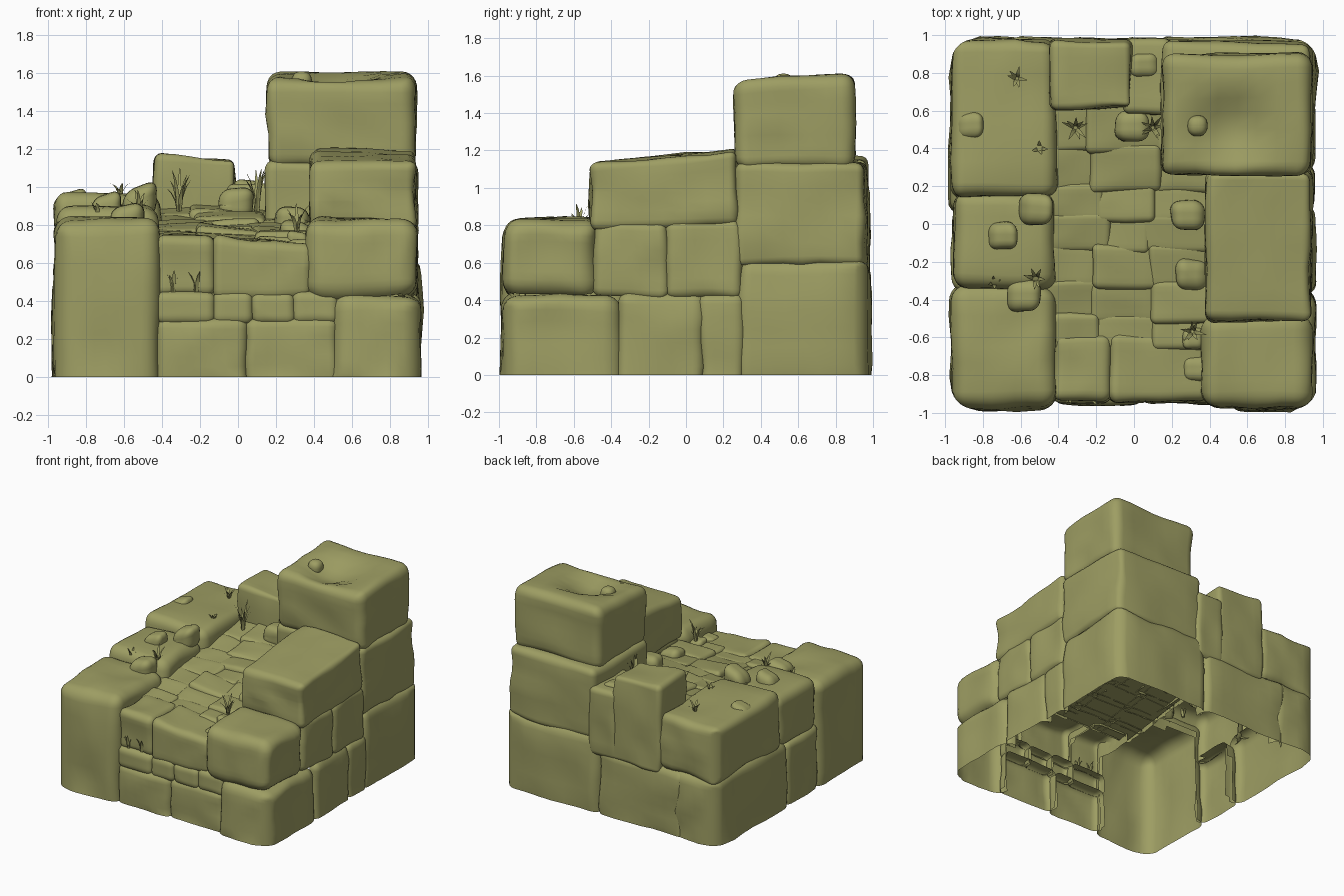
import bpy, bmesh, math, random
from mathutils import Vector, noise

if "Cube" in bpy.data.objects:
    bpy.data.objects.remove(bpy.data.objects["Cube"])

random.seed(4)
stone = bpy.data.materials.new("olive_stone")
stone.diffuse_color = (0.34, 0.34, 0.125, 1)
stone.use_nodes = True
stone.node_tree.nodes["Principled BSDF"].inputs["Base Color"].default_value = stone.diffuse_color


def floor_z(y):
    return 0.81 + 0.13 * y


def finish(name, bm):
    me = bpy.data.meshes.new(name)
    bm.to_mesh(me)
    bm.free()
    for p in me.polygons:
        p.use_smooth = True
    me.materials.append(stone)
    ob = bpy.data.objects.new(name, me)
    bpy.context.collection.objects.link(ob)
    return ob


def block(name, x, y, z, r=0.07, slope=0.0, amp=0.03, lap=0.014, dent=None, tilt=0.0):
    """Rounded, slightly weathered stone; parts inside the hollow base are removed."""
    base = -r - 0.03 if z[0] == 0 else z[0]
    lo, hi = Vector((x[0], y[0], base)), Vector((x[1], y[1], z[1]))
    c, h = (lo + hi) / 2, (hi - lo) / 2
    h += Vector((lap, lap, 0.008)) * 0.5
    r = min(r, 0.95 * min(h))
    bm = bmesh.new()
    bmesh.ops.create_cube(bm, size=2)
    bmesh.ops.subdivide_edges(bm, edges=bm.edges[:], cuts=11, use_grid_fill=True)
    off = Vector((random.random(), random.random(), random.random())) * 20
    size = min(1.0, min(h) / 0.2)
    for v in bm.verts:
        p, core = Vector(), Vector()
        for a in range(3):
            i = v.co[a] * 6
            k = h[a] - r
            s = abs(i)
            d = s / 3 * k if s <= 3 else k + r * (s - 3) / 3
            p[a] = math.copysign(d, i)
            core[a] = max(-k, min(k, p[a]))
        d = p - core
        if d.length > 1e-6:
            p = core + d.normalized() * r
        # uneven surface with soft creases
        n = noise.noise_vector((p + c) * 2.6 + off)
        crease = abs(noise.noise((p + c) * 3.1 - off))
        w = p + c + n * amp * 0.6 * size
        w -= d.normalized() * crease * amp * size * 1.1 if d.length else Vector()
        if p.z > 0:
            w.z += slope * p.y + tilt * p.x
        if dent and p.z > h.z * 0.8:
            q = math.hypot(w.x - dent[0], w.y - dent[1])
            w.z -= max(0, 0.09 * (1 - q / 0.24))
        # soften the outer corners of the whole footprint
        ex, ey = abs(w.x) - 0.84, abs(w.y) - 0.85
        if ex > 0 and ey > 0 and math.hypot(ex, ey) > 0.13:
            f = 0.13 / math.hypot(ex, ey)
            w.x = math.copysign(0.84 + ex * f, w.x)
            w.y = math.copysign(0.85 + ey * f, w.y)
        w.z = max(0, w.z)
        v.co = w
    bm.normal_update()
    dead = []
    for f in bm.faces:
        m = f.calc_center_median()
        inside = abs(m.x) < 0.87 and -0.87 < m.y < 0.89 and m.z < floor_z(m.y) - 0.06
        if inside or f.normal.z < -0.85 or m.z < 1e-4:
            dead.append(f)
    bmesh.ops.delete(bm, geom=dead, context='FACES')
    return finish(name, bm)


# left side
block("front_left_corner", (-0.97, -0.41), (-0.98, -0.32), (0, 0.84), 0.1)
block("left_mid_lower", (-0.96, -0.5), (-0.35, 0.07), (0, 0.51))
block("left_mid_upper", (-0.95, -0.42), (-0.34, 0.17), (0.47, 0.9), 0.08)
block("left_back_lower", (-0.975, -0.55), (0.05, 0.985), (0, 0.54), 0.09)
block("left_back_upper", (-0.965, -0.41), (0.14, 0.98), (0.49, 0.965), 0.08)

# back wall
block("back_lower_middle", (-0.66, 0.12), (0.6, 0.98), (0, 0.52))
block("back_lower_right", (0.1, 0.965), (0.27, 0.985), (0, 0.62), 0.09)
block("back_centre_top", (-0.45, -0.01), (0.61, 0.98), (0.46, 1.165), 0.045, tilt=-0.03)
block("back_gap_stone", (-0.06, 0.2), (0.58, 0.98), (0.46, 1.02), 0.05)

# tower
block("tower_base", (0.15, 0.945), (0.265, 0.965), (0.57, 1.14), 0.06)
block("tower_top", (0.155, 0.935), (0.265, 0.895), (1.1, 1.59), 0.08, 0.06, dent=(0.5, 0.5))
block("tower_pebble", (0.29, 0.39), (0.47, 0.57), (1.5, 1.61), 0.05)

# right side
block("right_mid_slope", (0.385, 0.935), (-0.51, 0.28), (0.78, 1.17), 0.055, 0.1, 0.03)
block("right_front_upper", (0.36, 0.94), (-0.98, -0.47), (0.41, 0.84), 0.1)
block("right_front_lower", (0.49, 0.97), (-0.985, -0.35), (0, 0.44), 0.1)
block("right_lower_mid", (0.5, 0.955), (-0.37, 0.1), (0, 0.44))
block("right_lower_back", (0.5, 0.95), (0.07, 0.31), (0, 0.44), 0.06)
block("right_upper_a", (0.4, 0.935), (-0.5, -0.09), (0.4, 0.83), 0.06)
block("right_upper_b", (0.4, 0.94), (-0.11, 0.3), (0.4, 0.83), 0.06)

# front wall, in courses
for i, (a, b) in enumerate([(-0.43, 0.05), (0.04, 0.53)]):
    block(f"front_base_{i}", (a, b), (-0.95, -0.6), (0, 0.32), 0.06)
for i, (a, b) in enumerate([(-0.43, -0.12), (-0.13, 0.08), (0.07, 0.3), (0.29, 0.53)]):
    block(f"front_ledge_{i}", (a, b), (-0.945, -0.6), (0.28, 0.45), 0.05)
block("front_upper_left", (-0.43, -0.12), (-0.935, -0.58), (0.42, 0.755), 0.06)
block("front_upper_right", (-0.13, 0.4), (-0.935, -0.58), (0.41, 0.725), 0.06, tilt=-0.08)

# sloping paved path
rows = [-0.64, -0.5, -0.32, -0.13, 0.03, 0.19, 0.4, 0.63]
for j in range(len(rows) - 1):
    s = random.uniform(-0.04, 0.04)
    cols = [-0.47, -0.19 + s, 0.1 - s, 0.43]
    for i in range(3):
        top = floor_z((rows[j] + rows[j + 1]) / 2) + random.uniform(-0.015, 0.015)
        block(f"path_stone_{j}_{i}", (cols[i], cols[i + 1]), (rows[j], rows[j + 1]),
              (top - 0.13, top), 0.04, random.uniform(0.0, 0.18), 0.05, 0.06,
              tilt=random.uniform(-0.09, 0.09))
# mortar under the path, kept inside the side walls
bm = bmesh.new()
bm.faces.new([bm.verts.new((x, y, floor_z(y) - 0.055))
              for x, y in [(-0.47, -0.66), (0.44, -0.66), (0.44, 0.65), (-0.47, 0.65)]])
finish("path_bed", bm)

# loose rocks, half sunk: centre, half size, boxier than a ball
for i, (x, y, z, s) in enumerate([
        (-0.52, 0.07, 0.93, 0.09), (-0.58, -0.38, 0.83, 0.085), (-0.01, 0.52, 0.91, 0.085),
        (0.27, 0.04, 0.82, 0.09), (0.31, -0.61, 0.71, 0.07), (0.33, -0.77, 0.68, 0.07),
        (-0.86, 0.52, 0.92, 0.07), (0.06, 0.84, 0.97, 0.08), (0.3, -0.27, 0.74, 0.09),
        (-0.7, -0.08, 0.88, 0.09)]):
    block(f"rock_{i}", (x - s * 1.1, x + s * 1.1), (y - s, y + s), (z - s, z + s * 0.9),
          s * 0.75, amp=0.08, lap=0, tilt=random.uniform(-0.3, 0.3))


def tuft(name, x, y, z, height, spread, count):
    """Grass blades: bent tapering strips fanning from one root."""
    bm = bmesh.new()
    for k in range(count):
        a = k * 2 * math.pi / count + random.uniform(-0.4, 0.4)
        out = Vector((math.cos(a), math.sin(a), 0))
        side = Vector((-out.y, out.x, 0))
        hh, sp = height * random.uniform(0.55, 1), spread * random.uniform(0.6, 1)
        prev = None
        for t, w in ((0, 0.009), (0.4, 0.011), (0.75, 0.007), (1, 0.001)):
            m = Vector((x, y, z)) + out * (0.008 + sp * t * t) + Vector((0, 0, hh * t * (1.3 - 0.3 * t)))
            pair = [bm.verts.new(m - side * w), bm.verts.new(m + side * w)]
            if prev:
                bm.faces.new([prev[0], prev[1], pair[1], pair[0]])
            prev = pair
    finish(name, bm)


for i, t in enumerate([
        (-0.62, 0.77, 0.95, 0.08, 0.06, 6), (-0.31, 0.51, 0.86, 0.25, 0.07, 8),
        (0.1, 0.51, 0.86, 0.25, 0.07, 8), (-0.52, -0.29, 0.86, 0.13, 0.06, 6),
        (0.31, -0.57, 0.76, 0.16, 0.07, 7), (-0.74, -0.31, 0.83, 0.1, 0.03, 4),
        (-0.34, -0.92, 0.45, 0.12, 0.035, 6), (-0.22, -0.92, 0.45, 0.11, 0.035, 5),
        (-0.5, 0.4, 0.94, 0.07, 0.04, 4)]):
    tuft(f"grass_{i}", *t)
